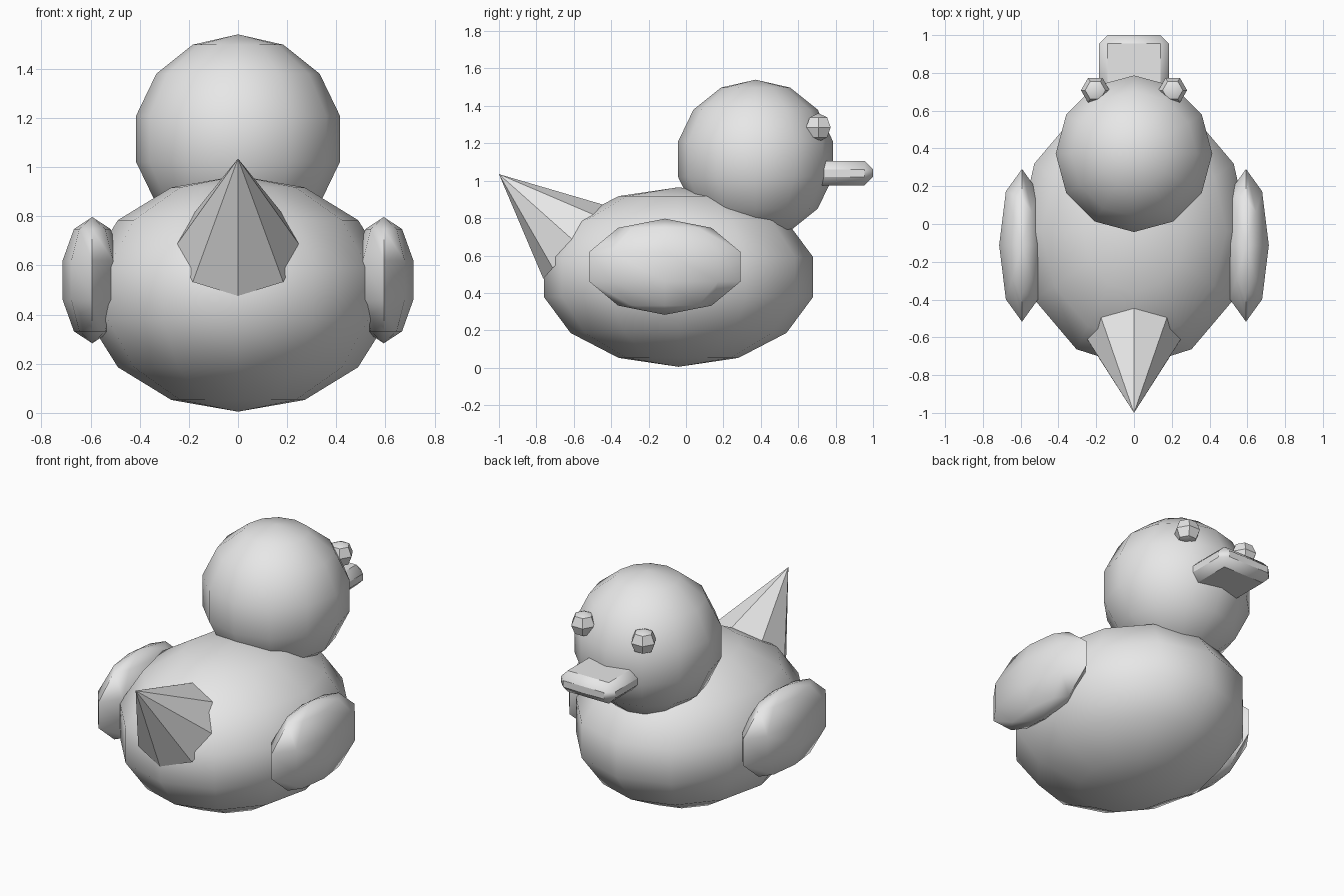
import bpy, bmesh, math
from mathutils import Matrix, Vector

cube = bpy.data.objects.get("Cube")
if cube:
    bpy.data.objects.remove(cube, do_unlink=True)

# Single clay-grey material
GREY = (0.8, 0.8, 0.8, 1)
grey = bpy.data.materials.new("plain_grey")
grey.use_nodes = True
grey.diffuse_color = GREY
grey.node_tree.nodes["Principled BSDF"].inputs["Base Color"].default_value = GREY


def finish(name, bm):
    """Turn a bmesh into a smooth object that keeps its sharp edges."""
    bmesh.ops.recalc_face_normals(bm, faces=bm.faces)
    mesh = bpy.data.meshes.new(name)
    bm.to_mesh(mesh)
    bm.free()
    mesh.materials.append(grey)
    obj = bpy.data.objects.new(name, mesh)
    bpy.context.collection.objects.link(obj)
    bpy.ops.object.select_all(action='DESELECT')
    obj.select_set(True)
    bpy.context.view_layer.objects.active = obj
    bpy.ops.object.shade_smooth_by_angle(angle=math.radians(38))
    return obj


def ball(name, centre, radii, segments, rings, turn=0):
    """Low-poly ellipsoid with its poles along z."""
    bm = bmesh.new()
    place = (Matrix.Translation(centre) @ Matrix.Diagonal((*radii, 1))
             @ Matrix.Rotation(turn, 4, 'Z'))
    bmesh.ops.create_uvsphere(bm, u_segments=segments, v_segments=rings,
                              radius=1, matrix=place)
    return finish(name, bm)


# Body and head
ball("body", (0, -0.04, 0.485), (0.625, 0.738, 0.48), 12, 7)
ball("head", (0, 0.372, 1.115), (0.425, 0.425, 0.425), 12, 7)

# Wings and eyes on both sides
for side, x in (("left", 1), ("right", -1)):
    ball(side + "_wing", (x * 0.593, -0.113, 0.54), (0.127, 0.425, 0.257), 8, 5)
    ball(side + "_eye", (x * 0.205, 0.708, 1.285), (0.076, 0.076, 0.076), 6, 4,
         math.pi / 2)

# Beak: flat slab with chamfered edges
bm = bmesh.new()
bmesh.ops.create_cube(bm, size=1, matrix=Matrix.Translation((0, 0.8, 1.04))
                      @ Matrix.Diagonal((0.37, 0.4, 0.13, 1)))
bmesh.ops.bevel(bm, geom=bm.edges[:], offset=0.045, segments=1,
                profile=0.5, affect='EDGES')
finish("beak", bm)

# Tail: cone sunk into the back, tip up and away
base, tip = Vector((0, -0.59, 0.67)), Vector((0, -1, 1.035))
axis = tip - base
tilt = math.atan2(-axis.y, axis.z)
bm = bmesh.new()
bmesh.ops.create_cone(bm, cap_ends=True, segments=8, radius1=0.26, radius2=0,
                      depth=axis.length,
                      matrix=Matrix.Translation((base + tip) / 2)
                      @ Matrix.Rotation(tilt, 4, 'X'))
bmesh.ops.remove_doubles(bm, verts=bm.verts, dist=0.0001)
finish("tail", bm)
